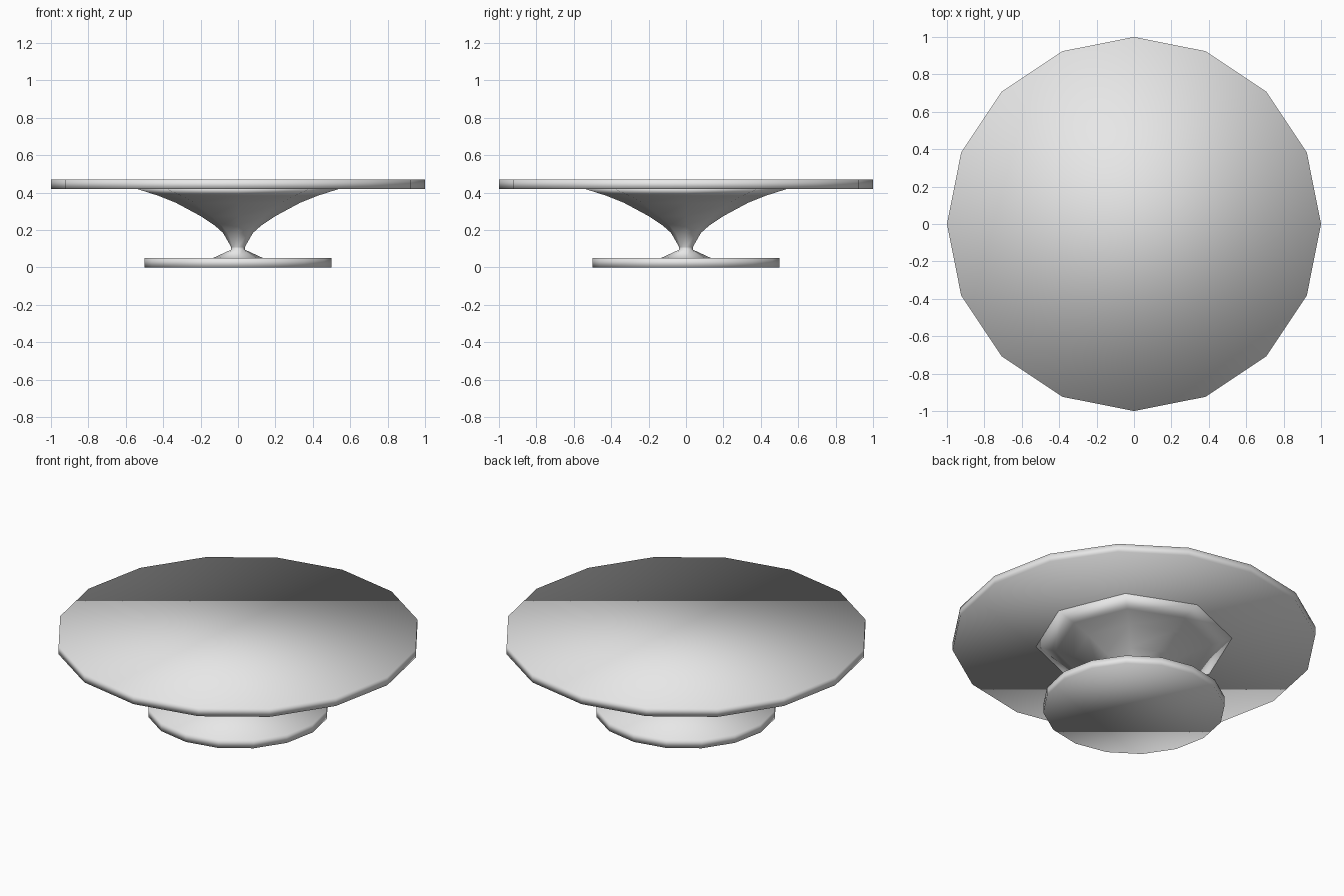
import bpy, bmesh, math

if "Cube" in bpy.data.objects:
    bpy.data.objects.remove(bpy.data.objects["Cube"])

grey = bpy.data.materials.new("light grey")
grey.diffuse_color = (0.8, 0.8, 0.8, 1)
grey.use_nodes = True
grey.node_tree.nodes["Principled BSDF"].inputs["Base Color"].default_value = grey.diffuse_color


def lathe(name, profile, sides):
    """Closed solid of revolution from (radius, height) points, bottom to top."""
    bm = bmesh.new()
    rings = []
    for r, z in profile:
        rings.append([bm.verts.new((r * math.cos(2 * math.pi * i / sides),
                                    r * math.sin(2 * math.pi * i / sides), z))
                      for i in range(sides)])
    for low, high in zip(rings, rings[1:]):
        for i in range(sides):
            j = (i + 1) % sides
            bm.faces.new((low[i], low[j], high[j], high[i]))
    bm.faces.new(rings[0][::-1])
    bm.faces.new(rings[-1])
    for f in bm.faces:
        f.smooth = True
    mesh = bpy.data.meshes.new(name)
    bm.to_mesh(mesh)
    bm.free()
    mesh.materials.append(grey)
    obj = bpy.data.objects.new(name, mesh)
    bpy.context.collection.objects.link(obj)
    return obj


# round foot
lathe("base", [(0.5, 0), (0.5, 0.05)], 16)
# eight-sided stem flaring up to the plate
lathe("stem", [(0.135, 0.05), (0.037, 0.095), (0.037, 0.11), (0.08, 0.185), (0.125, 0.225),
               (0.2, 0.275), (0.33, 0.345), (0.43, 0.385), (0.54, 0.42)], 8)
# wide plate on top
lathe("plate", [(1.0, 0.42), (1.0, 0.47)], 16)
